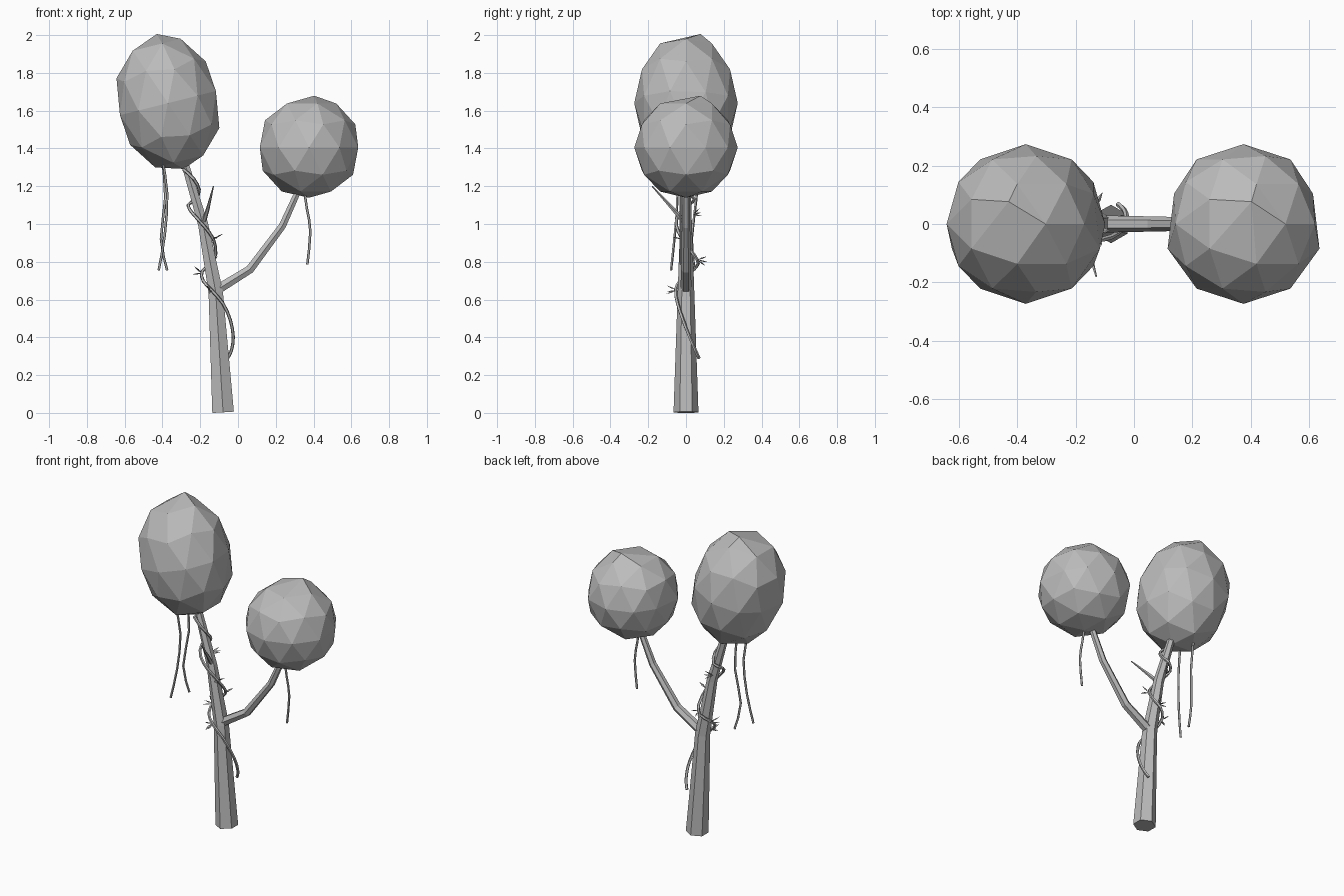
import bpy, bmesh, math, random
from mathutils import Vector, Matrix

if "Cube" in bpy.data.objects:
    bpy.data.objects.remove(bpy.data.objects["Cube"])

random.seed(4)
grey = bpy.data.materials.new("plain_grey")
grey.diffuse_color = (0.5, 0.5, 0.5, 1)
grey.use_nodes = True
grey.node_tree.nodes["Principled BSDF"].inputs["Base Color"].default_value = grey.diffuse_color


def finish(name, bm):
    bmesh.ops.recalc_face_normals(bm, faces=bm.faces)
    mesh = bpy.data.meshes.new(name)
    bm.to_mesh(mesh)
    bm.free()
    mesh.materials.append(grey)
    obj = bpy.data.objects.new(name, mesh)
    bpy.context.collection.objects.link(obj)
    return obj


def tube(name, points, radii, sides):
    """Faceted tapering tube along a path, one ring per point."""
    pts = [Vector(p) for p in points]
    bm = bmesh.new()
    rings = []
    for i, p in enumerate(pts):
        t = (pts[min(i + 1, len(pts) - 1)] - pts[max(i - 1, 0)]).normalized()
        v = Vector((0, 1, 0))
        v = (v - t * v.dot(t)).normalized()
        u = v.cross(t)
        r = radii[i] if isinstance(radii, (list, tuple)) else radii
        ring = []
        for k in range(sides):
            a = math.tau * k / sides
            ring.append(bm.verts.new(p + r * (v * math.cos(a) + u * math.sin(a))))
        rings.append(ring)
    for a, b in zip(rings, rings[1:]):
        for k in range(sides):
            j = (k + 1) % sides
            bm.faces.new((a[k], a[j], b[j], b[k]))
    bm.faces.new(rings[0])
    bm.faces.new(rings[-1])
    return finish(name, bm)


def smooth_path(points, steps=2):
    """Extra points between path points by a cubic through them."""
    pts = [Vector(p) for p in points]
    out = []
    for i in range(len(pts) - 1):
        p0, p1 = pts[max(i - 1, 0)], pts[i]
        p2, p3 = pts[i + 1], pts[min(i + 2, len(pts) - 1)]
        for s in range(steps):
            t = s / steps
            out.append(0.5 * (2 * p1 + (p2 - p0) * t
                              + (2 * p0 - 5 * p1 + 4 * p2 - p3) * t * t
                              + (3 * p1 - p0 - 3 * p2 + p3) * t ** 3))
    return out + [pts[-1]]


# Pulled corners that make the leaf balls slightly irregular
PULLS = [((0, 0, 1), (0.1, 0.28, 1.0)),
         ((0, 0, -1), (0, 0, -0.97)),
         ((0.951, 0.309, 0), (0.87, 0.38, 0)),
         ((-0.951, 0.309, 0), (-0.87, 0.38, 0))]


def canopy(name, centre, x_axis, z_axis):
    bm = bmesh.new()
    bmesh.ops.create_icosphere(bm, subdivisions=2, radius=1)
    for src, dst in PULLS:
        near = min(bm.verts, key=lambda v: (v.co - Vector(src)).length)
        near.co = Vector(dst)
    m = Matrix((x_axis, (0, 0.274, 0), z_axis)).transposed()
    for v in bm.verts:
        v.co = m @ v.co + Vector(centre)
    return finish(name, bm)


# Leaf balls: a tall leaning one and a round one
canopy("tall_canopy", (-0.371, 0, 1.64), (0.267, 0, 0.067), (-0.086, 0, 0.359))
canopy("round_canopy", (0.376, 0, 1.405), (0.274, 0, 0), (0, 0, 0.274))

# Six-sided trunk and side branches
tube("trunk", [(-0.079, 0, 0.003), (-0.118, 0, 0.64), (-0.185, 0, 1.0),
               (-0.275, 0, 1.3), (-0.29, 0, 1.36)],
     [0.066, 0.044, 0.031, 0.023, 0.02], 6)
tube("side_branch", [(-0.125, 0, 0.645), (-0.09, 0, 0.665), (0.063, 0, 0.76),
                     (0.235, 0, 0.99), (0.33, 0, 1.2)],
     [0.03, 0.029, 0.026, 0.022, 0.018], 6)
tube("twig", [(-0.185, 0, 1.0), (-0.16, -0.07, 1.08), (-0.13, -0.18, 1.2)],
     [0.014, 0.01, 0.003], 5)

# Hanging vines
hanging = [
    [(-0.40, -0.06, 1.34), (-0.375, -0.045, 1.16), (-0.388, -0.06, 0.94), (-0.42, -0.08, 0.755)],
    [(-0.40, 0.06, 1.34), (-0.385, 0.055, 1.14), (-0.408, 0.03, 0.92), (-0.375, 0.045, 0.755)],
    [(0.35, -0.03, 1.18), (0.365, -0.03, 1.08), (0.383, -0.03, 0.96), (0.367, -0.03, 0.785)],
]
for i, path in enumerate(hanging):
    tube(f"hanging_vine_{i + 1}", smooth_path(path), 0.007, 5)

# Climbing vine wound around the trunk
climb = [(-0.29, -0.03, 1.29), (-0.235, -0.04, 1.24), (-0.205, 0.0, 1.18),
         (-0.225, 0.045, 1.13), (-0.265, 0.01, 1.10), (-0.235, -0.04, 1.05),
         (-0.18, -0.05, 0.99), (-0.13, -0.02, 0.92), (-0.118, 0.04, 0.84),
         (-0.145, 0.065, 0.79), (-0.19, 0.03, 0.75), (-0.185, -0.03, 0.70),
         (-0.14, -0.055, 0.65), (-0.08, -0.045, 0.58), (-0.04, -0.015, 0.49),
         (-0.025, 0.02, 0.40), (-0.035, 0.05, 0.33), (-0.055, 0.068, 0.29)]
tube("climbing_vine", smooth_path(climb), 0.009, 5)

# Small tufts of pointed leaves on the climbing vine: root, outward direction
tufts = [((-0.13, -0.02, 0.92), (0.6, -0.4, 0.3)),
         ((-0.135, 0.06, 0.81), (0.2, 1.0, 0.1)),
         ((-0.19, 0.02, 0.74), (-1.0, 0.1, 0.2)),
         ((-0.15, -0.05, 0.65), (-0.3, -0.9, 0.1)),
         ((-0.215, 0.035, 1.05), (0.2, 0.8, 0.3))]
for i, (root, out) in enumerate(tufts):
    bm = bmesh.new()
    root, out = Vector(root), Vector(out).normalized()
    for k in range(3):
        d = (out + Vector([random.uniform(-0.7, 0.7) for _ in range(3)])).normalized()
        w = d.cross(Vector((0.3, 0.2, 1))).normalized() * 0.008
        n = d.cross(w).normalized() * 0.004
        mid = root + d * 0.03
        a, b = bm.verts.new(root), bm.verts.new(root + d * 0.06)
        ring = [bm.verts.new(mid + o) for o in (w, n, -w, -n)]
        for j in range(4):
            p, q = ring[j], ring[(j + 1) % 4]
            bm.faces.new((a, p, q))
            bm.faces.new((b, q, p))
    finish(f"leaf_tuft_{i + 1}", bm)
